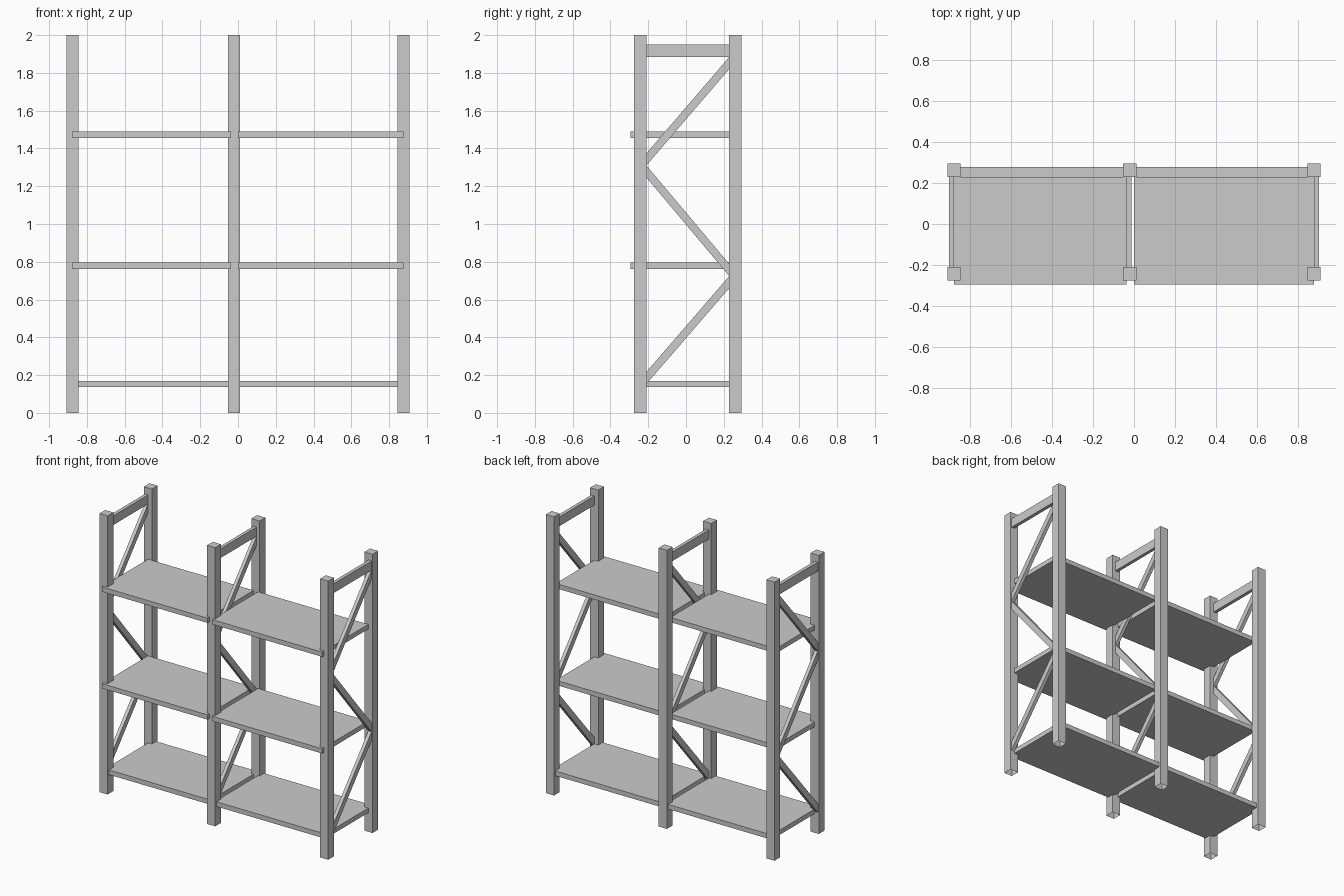
import bpy, bmesh

if "Cube" in bpy.data.objects:
    bpy.data.objects.remove(bpy.data.objects["Cube"])

def make_object(name, bm):
    bmesh.ops.recalc_face_normals(bm, faces=bm.faces)
    mesh = bpy.data.meshes.new(name)
    bm.to_mesh(mesh)
    bm.free()
    ob = bpy.data.objects.new(name, mesh)
    bpy.context.collection.objects.link(ob)
    return ob

def side_plate(name, x0, x1, profile):
    """Extrude a (y, z) outline from x0 to x1."""
    bm = bmesh.new()
    face = bm.faces.new([bm.verts.new((x0, y, z)) for y, z in profile])
    new = bmesh.ops.extrude_face_region(bm, geom=[face])["geom"]
    bmesh.ops.translate(bm, vec=(x1 - x0, 0, 0),
                        verts=[v for v in new if isinstance(v, bmesh.types.BMVert)])
    # extrusion removes or keeps the start face depending on context; ensure a cap
    if not any(all(abs(v.co.x - x0) < 1e-6 for v in f.verts) for f in bm.faces):
        bm.faces.new([v for v in bm.verts if abs(v.co.x - x0) < 1e-6][:len(profile)])
    return make_object(name, bm)

def box(name, x0, x1, y0, y1, z0, z1):
    return side_plate(name, x0, x1, [(y0, z0), (y1, z0), (y1, z1), (y0, z1)])

# Upright frames: (label, post centre x, brace x range)
frames = [("left", -0.876, -0.90, -0.875),
          ("middle", -0.021, -0.036, -0.012),
          ("right", 0.876, 0.875, 0.90)]
HALF = 0.0325
FRONT_Y, BACK_Y = -0.242, 0.261
yf, yb = FRONT_Y + HALF, BACK_Y - HALF

# Zigzag braces: lower edge height at front post, at back post
zigzag = [(0.153, 0.66), (1.246, 0.725), (1.31, 1.82)]
BRACE_H = 0.064

for label, px, x0, x1 in frames:
    # Hollow posts, open at the foot
    for side, py in (("front", FRONT_Y), ("back", BACK_Y)):
        post = box(f"{label}_{side}_post", px - HALF, px + HALF,
                   py - HALF, py + HALF, 0, 2)
        bm = bmesh.new()
        bm.from_mesh(post.data)
        foot = [f for f in bm.faces if f.calc_center_median().z < 0.001]
        bmesh.ops.delete(bm, geom=foot, context='FACES')
        bm.to_mesh(post.data)
        bm.free()
    # Top rail
    box(f"{label}_top_rail", x0, x1, yf, yb, 1.884, 1.95)
    # Diagonal braces
    for i, (za, zb) in enumerate(zigzag):
        side_plate(f"{label}_brace_{i + 1}", x0, x1,
                   [(yf, za), (yb, zb), (yb, zb + BRACE_H), (yf, za + BRACE_H)])

# Shelves: bottom one sits between the posts, upper ones overhang the front
bays = [("left", -0.875, -0.036), ("right", 0.0, 0.875)]
levels = [("bottom", 0.136, -0.259, 0.278),
          ("middle", 0.761, -0.294, yb),
          ("top", 1.455, -0.294, yb)]
for bay, x0, x1 in bays:
    for level, z, y0, y1 in levels:
        box(f"{bay}_{level}_shelf", x0, x1, y0, y1, z, z + 0.034)
